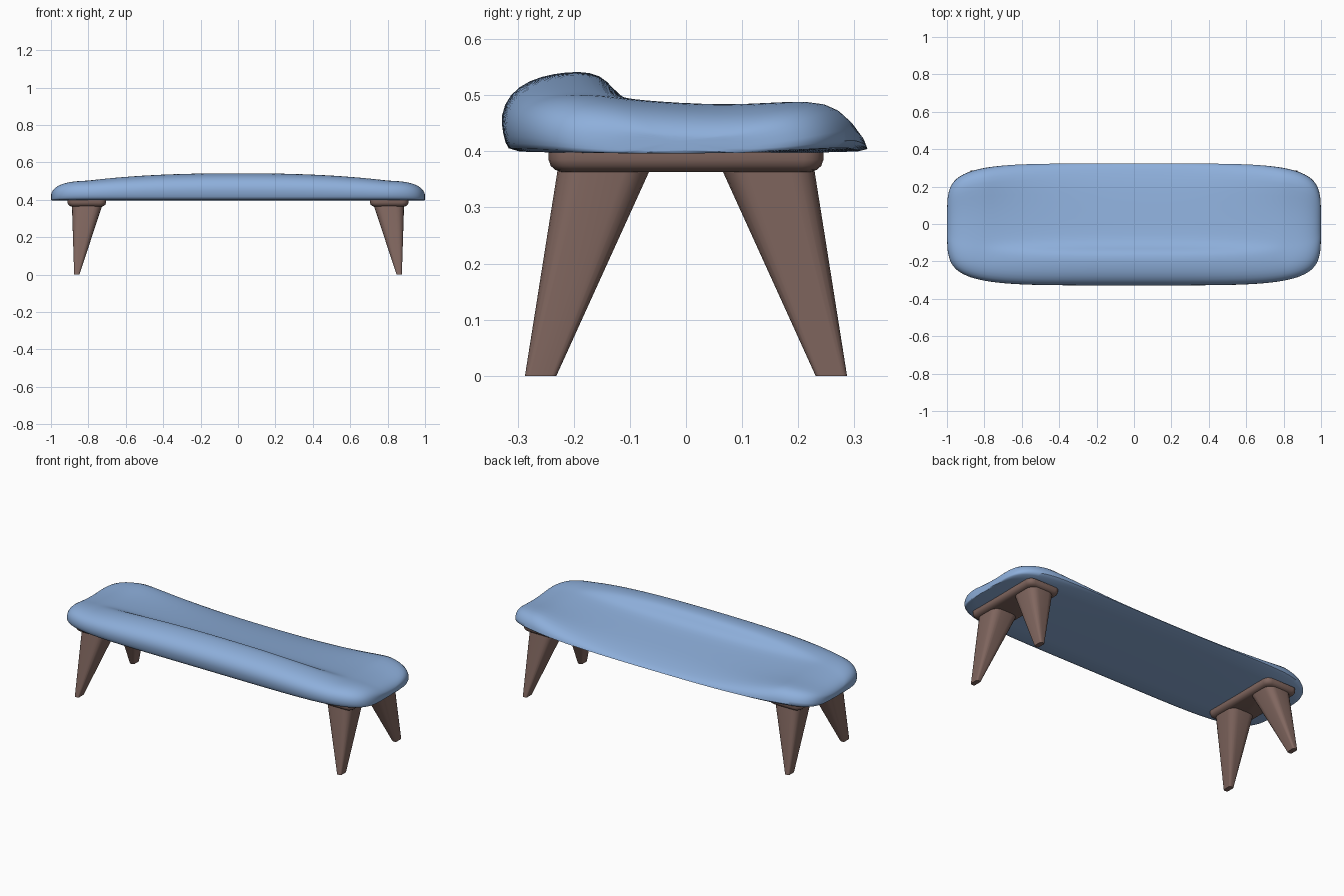
import bpy, bmesh, math

if "Cube" in bpy.data.objects:
    bpy.data.objects.remove(bpy.data.objects["Cube"])


def material(name, rgb):
    m = bpy.data.materials.new(name)
    m.diffuse_color = (*rgb, 1)
    m.use_nodes = True
    m.node_tree.nodes["Principled BSDF"].inputs["Base Color"].default_value = m.diffuse_color
    return m


blue = material("blue fabric", (0.27, 0.43, 0.71))
brown = material("brown wood", (0.22, 0.135, 0.115))


def loft(name, rings, mat, subdiv=0, angle=50):
    """Skin a list of equal-length closed rings and cap both ends."""
    bm = bmesh.new()
    loops = [[bm.verts.new(p) for p in ring] for ring in rings]
    n = len(loops[0])
    for a, b in zip(loops, loops[1:]):
        for i in range(n):
            j = (i + 1) % n
            bm.faces.new((a[i], a[j], b[j], b[i]))
    bm.faces.new(loops[0])
    bm.faces.new(loops[-1])
    bmesh.ops.recalc_face_normals(bm, faces=bm.faces)
    mesh = bpy.data.meshes.new(name)
    bm.to_mesh(mesh)
    bm.free()
    obj = bpy.data.objects.new(name, mesh)
    bpy.context.collection.objects.link(obj)
    mesh.materials.append(mat)
    if subdiv:
        mod = obj.modifiers.new("smooth", 'SUBSURF')
        mod.levels = mod.render_levels = subdiv
    bpy.ops.object.select_all(action='DESELECT')
    obj.select_set(True)
    bpy.context.view_layer.objects.active = obj
    bpy.ops.object.shade_smooth_by_angle(angle=math.radians(angle))
    return obj


def rounded_rect(x0, x1, y0, y1, z, r, seg=4):
    """Horizontal rectangle ring with rounded corners."""
    pts = []
    corners = ((x1 - r, y1 - r), (x0 + r, y1 - r), (x0 + r, y0 + r), (x1 - r, y0 + r))
    for k, (cx, cy) in enumerate(corners):
        for s in range(seg + 1):
            a = math.pi / 2 * (k + s / seg)
            pts.append((cx + r * math.cos(a), cy + r * math.sin(a), z))
    return pts


# Cushion cross-sections (y, z): front roll with thin back lip, and even ends
BASE = 0.396
middle = [(-.30, BASE), (-.318, .402), (-.326, .43), (-.331, .465), (-.315, .502),
          (-.28, .527), (-.235, .539), (-.19, .543), (-.152, .537), (-.13, .512),
          (-.105, .488), (-.06, .475), (.03, .465), (.12, .455), (.2, .445),
          (.27, .43), (.312, .417), (.329, .403), (.31, BASE)]
end = [(-.30, BASE), (-.32, .402), (-.33, .425), (-.328, .455), (-.31, .482),
       (-.27, .498), (-.23, .503), (-.19, .503), (-.155, .50), (-.13, .497),
       (-.105, .494), (-.06, .49), (.03, .485), (.12, .485), (.2, .490),
       (.272, .490), (.315, .462), (.331, .415), (.31, BASE)]

# Cushion
STEPS = 22
rings = []
for i in range(-STEPS, STEPS + 1):
    x = 0.9995 * math.sin(math.pi / 2 * i / STEPS)
    ax = abs(x)
    t = min(1, (ax / 0.8) ** 2.5)
    width = (1 - ax ** 5) ** 0.2
    u = max(0, (ax - 0.7) / 0.3)
    height = 0.25 + 0.75 * math.sqrt(1 - u ** 4)
    ring = []
    for (ya, za), (yb, zb) in zip(middle, end):
        y = (ya + (yb - ya) * t) * width
        z = za + (zb - za) * t
        ring.append((x, y, BASE + (z - BASE) * height))
    rings.append(ring)
loft("cushion", rings, blue, subdiv=1, angle=60)

# Mounting plates and splayed tapered legs
for side, sx in (("left", -1), ("right", 1)):
    def flip(ring, sy=1):
        return [(x * sx, y * sy, z) for x, y, z in ring]

    plate = [(0.398, 0), (0.385, 0), (0.374, .004), (0.367, .012), (0.363, .024)]
    loft(side + "_leg_plate",
         [flip(rounded_rect(.705 + d, .912 - d, -.245 + d, .245 - d, z, .035 - d * .5))
          for z, d in plate], brown)
    for end_name, sy in (("front", -1), ("back", 1)):
        top = rounded_rect(.725, .888, .062, .228, .372, .045)
        foot = rounded_rect(.848, .876, .231, .287, 0, .009)
        loft(end_name + "_" + side + "_leg", [flip(top, sy), flip(foot, sy)], brown)
